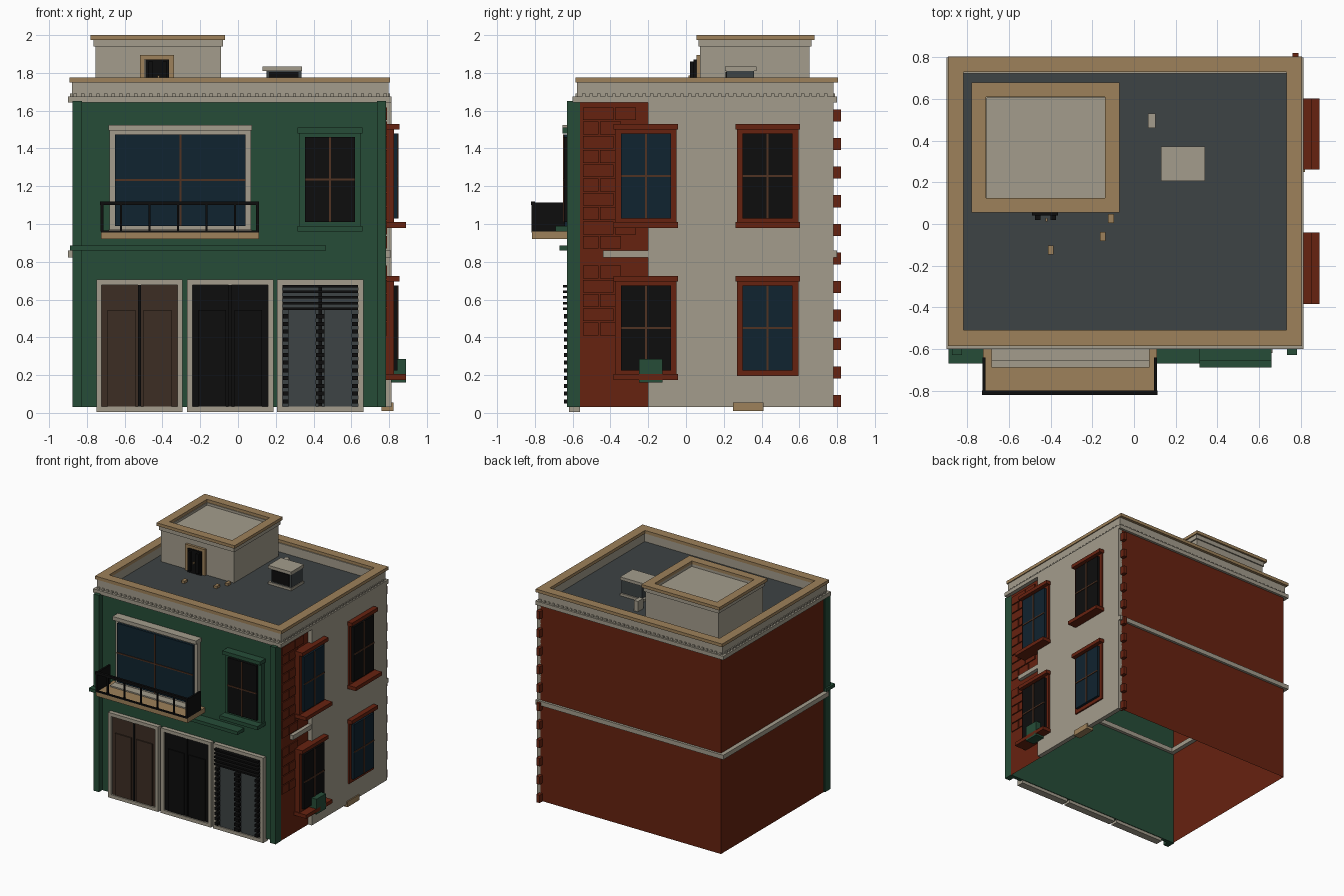
import bpy
import bmesh
from mathutils import Vector

default_cube = bpy.data.objects.get("Cube")
if default_cube:
    bpy.data.objects.remove(default_cube)

PALETTE = {
    "green": (.019, .073, .039), "beige": (.37, .335, .265), "sand": (.34, .22, .103),
    "brick_red": (.134, .016, .005), "charcoal": (.047, .056, .058), "black": (.004, .004, .004),
    "blue_glass": (.005, .017, .029), "dark_wood": (.046, .027, .017), "bronze": (.08, .032, .016),
}


def make_material(name, colour):
    material = bpy.data.materials.new(name)
    material.use_nodes = True
    rgba = (*colour, 1)
    material.diffuse_color = rgba
    material.node_tree.nodes["Principled BSDF"].inputs["Base Color"].default_value = rgba
    return material


MATERIALS = {name: make_material(name, colour) for name, colour in PALETTE.items()}


def finish(bm, name, colour):
    mesh = bpy.data.meshes.new(name)
    bm.to_mesh(mesh)
    bm.free()
    mesh.materials.append(MATERIALS[colour])
    obj = bpy.data.objects.new(name, mesh)
    bpy.context.collection.objects.link(obj)
    return obj


def box(name, colour, xs, ys, zs):
    bm = bmesh.new()
    bmesh.ops.create_cube(bm, size=1)
    low, high = (Vector(corner) for corner in zip(xs, ys, zs))
    for v in bm.verts:
        v.co = (low + high) / 2 + v.co * (high - low)
    return finish(bm, name, colour)


def ring(name, colour, xs, ys, zs, width):
    """Rectangular frame lying flat, with the given wall width."""
    bm = bmesh.new()
    loops = []
    for inset, z in ((0, zs[0]), (0, zs[1]), (width, zs[1]), (width, zs[0])):
        (a, b), (c, d) = (xs[0] + inset, xs[1] - inset), (ys[0] + inset, ys[1] - inset)
        loops.append([bm.verts.new((x, y, z)) for x, y in ((a, c), (b, c), (b, d), (a, d))])
    for i, loop in enumerate(loops):
        other = loops[(i + 1) % len(loops)]
        for j in range(len(loop)):
            k = (j + 1) % len(loop)
            bm.faces.new((loop[j], loop[k], other[k], other[j]))
    bmesh.ops.recalc_face_normals(bm, faces=bm.faces)
    return finish(bm, name, colour)


def plate(name, colour, side, us, depths, zs):
    """Box on the front or right wall, by position along it and distance outward."""
    if side == "front":
        return box(name, colour, us, (-depths[1], -depths[0]), zs)
    return box(name, colour, depths, us, zs)


def surround(name, colour, side, us, depths, zs, width):
    """Upright frame of two jambs, a head and a foot."""
    (left, right), (bottom, top) = us, zs
    for part, span in (("left", (left, left + width)), ("right", (right - width, right))):
        plate(f"{name}_{part}_jamb", colour, side, span, depths, zs)
    inner = (left + width, right - width)
    plate(f"{name}_head", colour, side, inner, depths, (top - width, top))
    plate(f"{name}_foot", colour, side, inner, depths, (bottom, bottom + width))


def window(name, side, us, zs, glass, trim, sill=True, lip=.02):
    base = .6 if side == "front" else .8
    rim = .03
    (left, right), (bottom, top) = us, zs
    outer = (left - rim, right + rim)
    ledge = (outer[0] - lip, outer[1] + lip)
    pane = base + .045
    surround(f"{name}_frame", trim, side, outer, (base - .04, base + .025), (bottom - rim, top + rim), rim)
    plate(f"{name}_glass", glass, side, us, (base - .04, pane), zs)
    plate(f"{name}_header", trim, side, ledge, (base - .04, base + .055), (top + .02, top + .05))
    if sill:
        plate(f"{name}_sill", trim, side, ledge, (base - .04, base + .09), (bottom - .05, bottom - .02))
    mid, cross, half = (left + right) / 2, (bottom + top) / 2, .005
    plate(f"{name}_mullion", "bronze", side, (mid - half, mid + half), (pane, pane + half), zs)
    plate(f"{name}_crossbar", "bronze", side, us, (pane, pane + half), (cross - half, cross + half))


# Hollow main walls, open below
walls = box("main_walls", "brick_red", (-.865, .78), (-.565, .78), (.03, 1.66))
bm = bmesh.new()
bm.from_mesh(walls.data)
bmesh.ops.delete(bm, geom=[f for f in bm.faces if abs(f.normal.z) > .5 or f.normal.y < -.5], context="FACES")
bm.to_mesh(walls.data)
bm.free()
box("front_facade", "green", (-.87, .78), (-.585, -.555), (.03, 1.645))
box("side_plaster_panel", "beige", (.775, .813), (-.2, .78), (.03, 1.645))
for name, left in (("left_pilaster", -.875), ("right_pilaster", .735)):
    box(name, "green", (left, left + .048), (-.63, -.56), (.03, 1.65))
box("front_ledge", "green", (-.89, .465), (-.67, -.56), (.86, .887))

# Storey band, left open on part of the side wall
BAND = (.823, .86)
box("band_back", "beige", (-.9, .81), (.74, .8), BAND)
box("band_left", "beige", (-.9, -.83), (-.575, .74), BAND)
box("band_front", "beige", (-.83, .74), (-.575, -.53), BAND)
box("band_right", "beige", (.74, .81), (-.44, .74), BAND)

# Corner blocks and raised brickwork
for i in range(11):
    z = .03 + i * .1512
    box("corner_block", "brick_red", (.76, .79), (.76, .82), (z, z + .064))
row_height = .0756
for start, rows in ((.41, 5), (.87, 10)):
    for i in range(rows):
        z = start + i * row_height
        first = .17 if i % 2 else .09
        edges = [-.55, -.55 + first, -.55 + first + .12]
        for a, b in zip(edges, edges[1:]):
            box("raised_brick", "brick_red", (.77, .788), (a + .004, b - .004), (z, z + row_height - .008))

# Cornice, parapet and roof deck
ring("cornice_band", "beige", (-.9, .813), (-.6, .8), (1.643, 1.675), .06)
ring("parapet", "beige", (-.88, .798), (-.577, .782), (1.675, 1.752), .06)
ring("parapet_coping", "sand", (-.893, .806), (-.585, .805), (1.75, 1.776), .075)
box("roof_deck", "charcoal", (-.85, .76), (-.55, .76), (1.66, 1.68))
DENTIL_Z = (1.675, 1.69)
for i in range(42):
    x = -.87 + i * .04
    for y in (-.585, .78):
        box("dentil", "beige", (x, x + .018), (y, y + .01), DENTIL_Z)
for i in range(33):
    y = -.55 + i * .04
    for x in (-.89, .796):
        box("dentil", "beige", (x, x + .01), (y, y + .018), DENTIL_Z)

# Rooftop room
box("roof_room", "beige", (-.755, -.09), (.075, .655), (1.68, 1.955))
ring("roof_room_cap", "beige", (-.765, -.08), (.065, .665), (1.94, 1.975), .06)
ring("roof_room_coping", "sand", (-.78, -.07), (.055, .68), (1.975, 2), .07)
surround("roof_door_frame", "sand", "front", (-.52, -.34), (-.08, -.055), (1.66, 1.895), .025)
box("roof_door", "black", (-.49, -.365), (.04, .08), (1.68, 1.872))
for x in (-.475, -.4):
    box("roof_door_bar", "black", (x, x + .025), (.02, .04), (1.7, 1.86))
box("roof_door_knob", "sand", (-.425, -.415), (.012, .03), (1.77, 1.785))

# Rooftop fittings
box("cooling_unit", "charcoal", (.15, .335), (.215, .36), (1.69, 1.81))
box("cooling_unit_grille", "black", (.165, .32), (.208, .215), (1.71, 1.805))
box("cooling_unit_lid", "beige", (.13, .34), (.207, .372), (1.81, 1.835))
box("cooling_unit_base", "beige", (.13, .34), (.207, .372), (1.68, 1.7))
box("roof_vent", "beige", (.067, .103), (.46, .53), (1.68, 1.765))
for x, y in ((-.4, -.125), (-.15, -.06), (-.11, .027)):
    box("loose_brick", "sand", (x - .014, x + .014), (y - .022, y + .022), (1.68, 1.7))

# Windows
window("balcony_window", "front", (-.65, .04), (.99, 1.475), "blue_glass", "beige", lip=.005)
window("front_window", "front", (.355, .62), (1.01, 1.46), "black", "green", lip=.01)
UPPER, LOWER = (1.03, 1.48), (.225, .675)
FORWARD, REAR = (-.345, -.08), (.3, .565)
window("side_upper_forward_window", "right", FORWARD, UPPER, "blue_glass", "brick_red", lip=.008)
window("side_lower_forward_window", "right", FORWARD, LOWER, "black", "brick_red", lip=.008)
window("side_upper_rear_window", "right", REAR, UPPER, "black", "brick_red", lip=.008)
window("side_lower_rear_window", "right", REAR, LOWER, "blue_glass", "brick_red", sill=False, lip=.008)
box("side_planter", "green", (.81, .89), (-.25, -.125), (.16, .285))
box("side_step", "sand", (.76, .822), (.25, .41), (.01, .055))

# Balcony
box("balcony_slab", "sand", (-.725, .11), (-.815, -.56), (.92, .96))
box("balcony_top_rail", "black", (-.73, .112), (-.82, -.8), (1.1, 1.12))
box("balcony_bottom_rail", "black", (-.725, .11), (-.818, -.802), (.955, .965))
for i in range(5):
    x = -.62 + i * .151
    box("balcony_post", "black", (x - .006, x + .006), (-.815, -.803), (.96, 1.1))
for x in (-.728, .096):
    box("balcony_end_panel", "black", (x, x + .015), (-.818, -.64), (.96, 1.115))

# Ground floor doors
DOORS = (("wooden_door", "dark_wood", -.75), ("dark_door", "black", -.27), ("slatted_door", "charcoal", .207))
for name, colour, left in DOORS:
    right = left + .457
    middle = (left + right) / 2
    surround(f"{name}_frame", "beige", "front", (left, right), (.56, .62), (.005, .705), .028)
    plate(name, colour, "front", (left + .028, right - .028), (.56, .605), (.03, .68))
    plate(f"{name}_gap", "black", "front", (middle - .008, middle + .008), (.6, .613), (.033, .677))
    for a, b in ((left + .06, middle - .022), (middle + .022, right - .06)):
        plate(f"{name}_panel", colour, "front", (a, b), (.6, .614), (.035, .545))
    if name == "slatted_door":
        for i in range(5):
            z = .545 + i * .03
            plate("door_slat", "black", "front", (left + .028, right - .028), (.6, .65), (z, z + .013))
        for i in range(12):
            z = .05 + i * .041
            for a, b in ((left + .03, left + .06), (right - .06, right - .03), (middle - .022, middle + .022)):
                plate("door_slat_end", "black", "front", (a, b), (.6, .645), (z, z + .022))
